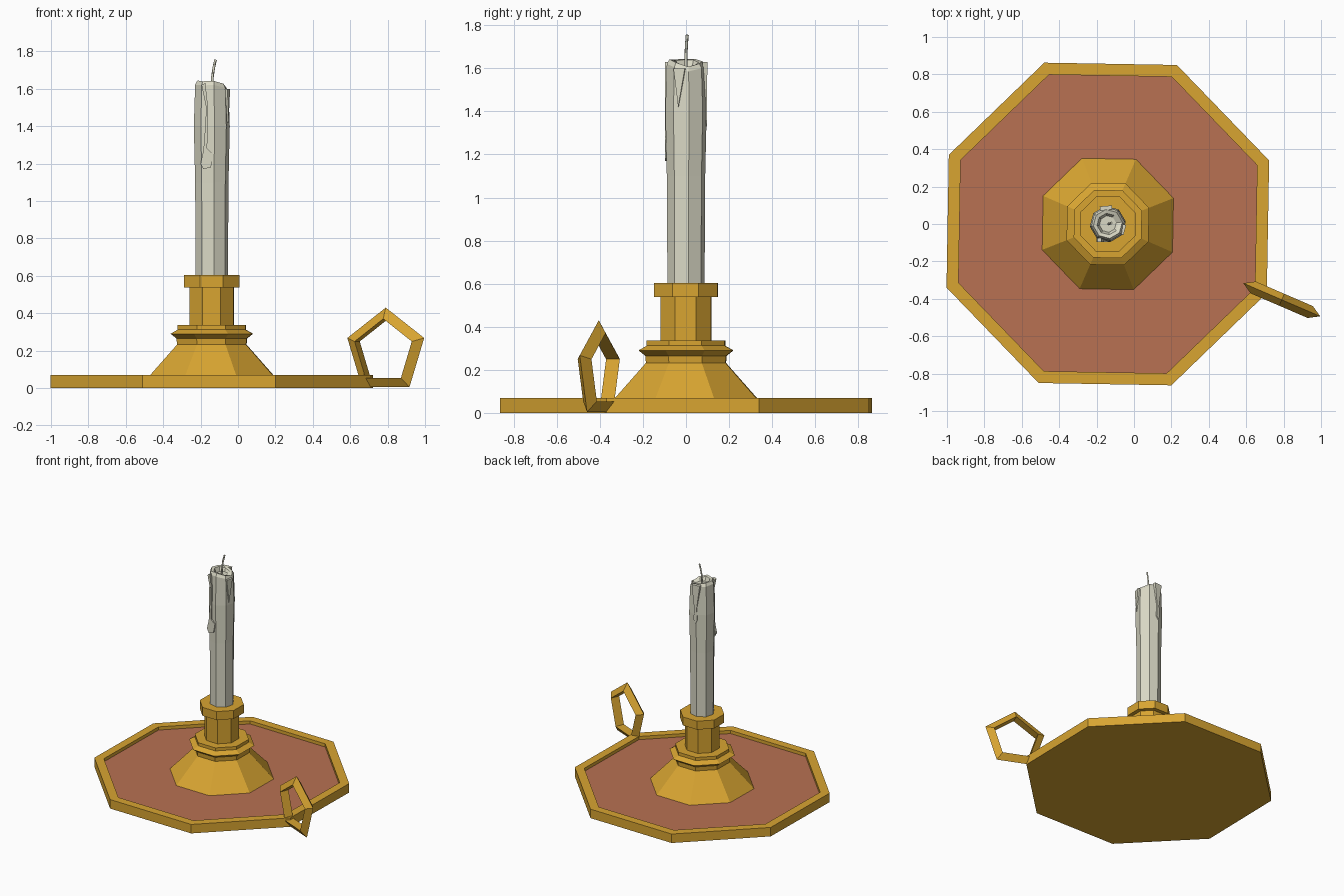
import bpy, bmesh, math
from mathutils import Vector, Matrix

if "Cube" in bpy.data.objects:
    bpy.data.objects.remove(bpy.data.objects["Cube"])

CX = -0.14                      # axis of the tray and candle
ROT = math.radians(21.5)        # first corner of the octagons


def material(name, rgb):
    m = bpy.data.materials.new(name)
    m.diffuse_color = (*rgb, 1)
    m.use_nodes = True
    m.node_tree.nodes["Principled BSDF"].inputs["Base Color"].default_value = m.diffuse_color
    return m


brass = material("brass", (0.69, 0.375, 0.031))
clay = material("terracotta", (0.48, 0.165, 0.085))
wax = material("wax", (0.70, 0.69, 0.56))


def finish(name, bm, *mats):
    bmesh.ops.recalc_face_normals(bm, faces=bm.faces)
    me = bpy.data.meshes.new(name)
    bm.to_mesh(me)
    bm.free()
    for m in mats:
        me.materials.append(m)
    ob = bpy.data.objects.new(name, me)
    bpy.context.collection.objects.link(ob)
    return ob


def lathe(bm, profile, sides=8, rot=ROT, lift=None):
    """Stack of polygon rings, capped at both ends. lift(i, ring) shifts z."""
    rings = []
    for k, (r, z) in enumerate(profile):
        ring = []
        for i in range(sides):
            a = rot + math.tau * i / sides
            dz = lift(i, k) if lift else 0
            ring.append(bm.verts.new((CX + r * math.cos(a), r * math.sin(a), z + dz)))
        rings.append(ring)
    for a, b in zip(rings, rings[1:]):
        for i in range(sides):
            j = (i + 1) % sides
            bm.faces.new((a[i], a[j], b[j], b[i]))
    bm.faces.new(rings[0][::-1])
    bm.faces.new(rings[-1])


# Tray with raised rim and terracotta floor
bm = bmesh.new()
lathe(bm, [(0.927, 0), (0.927, 0.07), (0.858, 0.07), (0.858, 0.045)])
tray = finish("tray", bm, brass, clay)
for p in tray.data.polygons:
    if p.normal.z > 0.9 and 0.04 < p.center.z < 0.05:
        p.material_index = 1

# Conical foot, moulded collar, socket and cap
bm = bmesh.new()
lathe(bm, [(0.382, 0.04), (0.2, 0.232), (0.203, 0.265), (0.237, 0.29), (0.196, 0.312),
           (0.196, 0.336), (0.127, 0.336), (0.127, 0.537), (0.16, 0.537), (0.16, 0.603)])
finish("candle_socket", bm, brass)

# Ring handle: five-sided loop with a triangular section, set radially
bm = bmesh.new()
loops = []
for i in range(5):
    a = math.pi / 2 + math.tau * i / 5
    loop = []
    for k in range(3):
        b = math.tau * k / 3
        r = 0.195 + 0.04 * math.cos(b)
        loop.append(bm.verts.new((r * math.cos(a), 0.04 * math.sin(b), r * math.sin(a))))
    loops.append(loop)
for i in range(5):
    a, b = loops[i], loops[(i + 1) % 5]
    for k in range(3):
        j = (k + 1) % 3
        bm.faces.new((a[k], a[j], b[j], b[k]))
handle = finish("ring_handle", bm, brass)
handle.location = (0.79, -0.405, 0.195)
handle.rotation_euler.z = math.radians(-23.3)

# Candle with uneven melted top and a sunken pool
heights = [-0.025, -0.01, 0.0, 0.01, 0.012, 0.008, 0.01, -0.005]
bm = bmesh.new()
lathe(bm, [(0.087, 0.59), (0.09, 1.1), (0.097, 1.4), (0.09, 1.61), (0.078, 1.632),
           (0.058, 1.628), (0.045, 1.605)], rot=math.radians(8),
      lift=lambda i, k: heights[i] if 3 <= k <= 5 else 0)
finish("candle", bm, wax)


# Wax drips: thin outlines standing against the candle side
def drip(name, angle, outline, inner=0.075, outer=0.097):
    bm = bmesh.new()
    turn = Matrix.Rotation(math.radians(angle), 4, 'Z')
    sides = [[bm.verts.new(turn @ Vector((r, u, z)) + Vector((CX, 0, 0)))
              for u, z in outline] for r in (inner, outer)]
    n = len(outline)
    bm.faces.new(sides[0][::-1])
    bm.faces.new(sides[1])
    for i in range(n):
        j = (i + 1) % n
        bm.faces.new((sides[0][i], sides[0][j], sides[1][j], sides[1][i]))
    finish(name, bm, wax)


drip("front_drip", -90, [(-0.035, 1.63), (-0.02, 1.5), (-0.025, 1.28), (0.008, 1.25),
                         (-0.005, 1.18), (-0.045, 1.17), (-0.06, 1.2), (-0.045, 1.27),
                         (-0.035, 1.4), (-0.03, 1.5), (-0.055, 1.62)])
drip("back_drip", 95, [(-0.03, 1.63), (-0.01, 1.45), (-0.015, 1.36), (0.0, 1.33),
                       (0.015, 1.36), (0.01, 1.45), (0.035, 1.63)])
drip("side_drip", -15, [(-0.035, 1.6), (-0.012, 1.42), (0.02, 1.6)], outer=0.096)

# Bent wick
cu = bpy.data.curves.new("wick", 'CURVE')
cu.dimensions = '3D'
cu.bevel_depth = 0.007
cu.bevel_resolution = 0
cu.use_fill_caps = True
sp = cu.splines.new('POLY')
path = [(-0.14, 0, 1.59), (-0.137, 0, 1.66), (-0.13, 0.002, 1.71), (-0.12, 0.006, 1.755)]
sp.points.add(len(path) - 1)
for pt, co in zip(sp.points, path):
    pt.co = (*co, 1)
cu.materials.append(wax)
bpy.context.collection.objects.link(bpy.data.objects.new("wick", cu))
